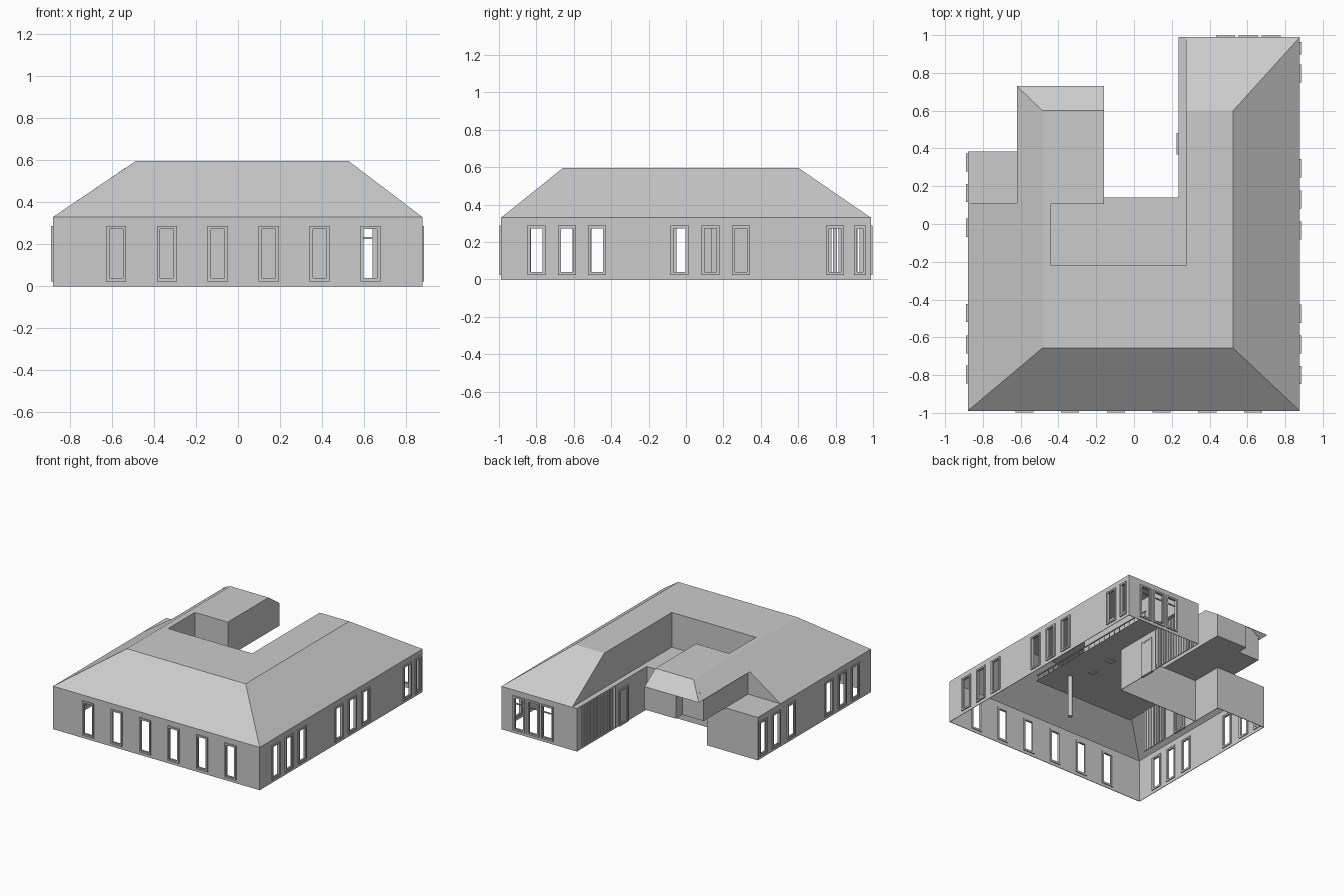
import bpy, bmesh
from mathutils import Vector

if "Cube" in bpy.data.objects:
    bpy.data.objects.remove(bpy.data.objects["Cube"])

EAVE, TOP, MID = 0.33, 0.597, 0.506   # wall head, flat roof, clipped eave of the rear pavilion
L, R, F, B = -0.88, 0.877, -0.989, 0.989


def new_object(name, bm):
    me = bpy.data.meshes.new(name)
    bm.to_mesh(me)
    bm.free()
    ob = bpy.data.objects.new(name, me)
    bpy.context.collection.objects.link(ob)
    return ob


def sheet(name, *polys):
    """Thin faces from outlines, welded together, turned upwards."""
    bm = bmesh.new()
    for poly in polys:
        f = bm.faces.new([bm.verts.new(p) for p in poly])
        f.normal_update()
        if f.normal.z < -0.01:
            f.normal_flip()
    bmesh.ops.remove_doubles(bm, verts=bm.verts, dist=0.0005)
    return new_object(name, bm)


def rect(x0, x1, y0, y1, z):
    return [(x0, y0, z), (x1, y0, z), (x1, y1, z), (x0, y1, z)]


def add_box(bm, lo, hi):
    vs = bmesh.ops.create_cube(bm, size=1)["verts"]
    for v in vs:
        v.co = Vector([(a + b) / 2 + c * abs(b - a) for a, b, c in zip(lo, hi, v.co)])


def wall(name, p0, p1, holes=(), top=EAVE):
    """Wall along p0-p1 with holes (centre, width, z0, z1); the outside is to the right."""
    a, b = Vector(p0), Vector(p1)
    u, length = (b - a).normalized(), (b - a).length
    axis = 0 if abs(u.x) > 0.5 else 1
    cuts = [(abs(c - a[axis]) - w / 2, abs(c - a[axis]) + w / 2, z0, z1) for c, w, z0, z1 in holes]
    ss = sorted({0, length, *[s for c in cuts for s in c[:2]]})
    zs = sorted({0, top, *[z for c in cuts for z in c[2:]]})
    bm = bmesh.new()
    for s0, s1 in zip(ss, ss[1:]):
        for z0, z1 in zip(zs, zs[1:]):
            sm, zm = (s0 + s1) / 2, (z0 + z1) / 2
            if any(c[0] < sm < c[1] and c[2] < zm < c[3] for c in cuts):
                continue
            q, r = a + u * s0, a + u * s1
            bm.faces.new([bm.verts.new((*p, z)) for p, z in ((q, z0), (r, z0), (r, z1), (q, z1))])
    bmesh.ops.remove_doubles(bm, verts=bm.verts, dist=0.0005)
    ob = new_object(name, bm)
    ob.modifiers.new("thickness", "SOLIDIFY").thickness = 0.004
    return ob


def frames(name, p0, p1, holes, transom=False):
    """Stepped frame around each hole: wide outer ring and thin recessed sash."""
    a, b = Vector(p0), Vector(p1)
    u = (b - a).normalized()
    n = Vector((u.y, -u.x))
    axis = 0 if abs(u.x) > 0.5 else 1
    bm = bmesh.new()

    def bar(c, s0, s1, z0, z1, d0, d1):
        base = a + u * abs(c - a[axis])
        p, q = base + u * s0 + n * d0, base + u * s1 + n * d1
        add_box(bm, (*p, z0), (*q, z1))

    for c, w, z0, z1 in holes:
        h = w / 2
        for grow, t, d0, d1 in ((0.008, 0.012, -0.010, 0.009), (-0.004, 0.004, -0.008, 0.003)):
            e = h + grow
            lo, hi = (z0 - grow, z1 + grow)
            bar(c, -e, -e + t, lo, hi, d0, d1)
            bar(c, e - t, e, lo, hi, d0, d1)
            bar(c, -e + t, e - t, lo, lo + t, d0, d1)
            bar(c, -e + t, e - t, hi - t, hi, d0, d1)
        if transom:
            bar(c, -h + 0.006, h - 0.006, 0.226, 0.234, -0.006, 0.002)
    return new_object(name, bm)


def openings(centres, w=0.08, z0=0.032, z1=0.28):
    return [(c, w, z0, z1) for c in centres]


# outer walls with windows
right_holes = openings((-0.80, -0.637, -0.475, -0.035, 0.13, 0.295, 0.797)) + openings((0.93,), 0.05)
window_walls = (
    ("front", (L, F), (R, F), openings((-0.58, -0.338, -0.096, 0.146, 0.388, 0.63)), False),
    ("right", (R, F), (R, B), right_holes, False),
    ("back", (R, B), (0.235, B), openings((0.485, 0.605, 0.725), 0.085), True),
    ("left", (L, 0.385), (L, F), openings((0.325, 0.165, -0.02, -0.472, -0.638, -0.797)), False),
)
for side, p0, p1, holes, transom in window_walls:
    wall(side + "_wall", p0, p1, holes)
    frames(side + "_window_frames", p0, p1, holes, transom)

# ground floor walls facing the rear court
door = [(0.425, 0.10, 0.008, 0.27)]
wall("court_side_wall", (0.235, B), (0.235, 0.14), [(0.73, 0.42, 0.01, 0.32)] + door)
frames("court_door_frame", (0.235, B), (0.235, 0.14), door)
wall("court_end_wall", (0.235, 0.14), (-0.45, 0.14))
hall_door = [(-0.035, 0.10, 0.008, 0.28)]
wall("link_wall", (-0.45, -0.19), (-0.45, 0.385), hall_door)
frames("link_door_frame", (-0.45, -0.19), (-0.45, 0.385), hall_door)
wall("annex_back_wall", (-0.45, 0.385), (L, 0.385))

bm = bmesh.new()
add_box(bm, (0.238, 0.38, 0.012), (0.244, 0.47, 0.265))
new_object("court_door_leaf", bm)

# vertical slat screens
for name, x, y0, count in (("court_slats", 0.239, 0.535, 15), ("hall_slats", -0.45, -0.42, 8)):
    bm = bmesh.new()
    for i in range(count):
        y = y0 + i * 0.028
        add_box(bm, (x - 0.004, y, 0.0), (x + 0.004, y + 0.019, EAVE))
    new_object(name, bm)

# hipped roof with a flat, U-shaped top
fl, fr = (-0.485, -0.657, TOP), (0.525, -0.657, TOP)
br, bl = (0.525, 0.60, TOP), (-0.485, 0.60, TOP)
inner_br, pav_br = (0.275, 0.60, TOP), (-0.16, 0.60, TOP)
sheet("roof",
      [fl, fr, br, inner_br, (0.275, -0.22, TOP), (-0.44, -0.22, TOP),
       (-0.44, 0.105, TOP), (-0.16, 0.105, TOP), pav_br, bl],
      [(L, F, EAVE), (R, F, EAVE), fr, fl],
      [(R, F, EAVE), (R, B, EAVE), br, fr],
      [(R, B, EAVE), (0.275, B, EAVE), inner_br, br],
      [(L, F, EAVE), fl, bl, (-0.62, 0.73, MID), (-0.62, 0.11, MID), (L, 0.11, EAVE)],
      [bl, pav_br, (-0.16, 0.73, MID), (-0.62, 0.73, MID)])

# upper walls around the terrace
sheet("terrace_walls",
      [(0.275, B, EAVE), inner_br, (0.275, -0.22, TOP), (0.275, -0.22, EAVE)],
      [(0.275, -0.22, EAVE), (0.275, -0.22, TOP), (-0.44, -0.22, TOP), (-0.44, -0.22, EAVE)],
      [(-0.44, -0.22, EAVE), (-0.44, -0.22, TOP), (-0.44, 0.105, TOP), (-0.44, 0.105, EAVE)])

# rear pavilion on the upper floor, with a stepped back corner under the eave
X0, X1, Y0 = -0.16, -0.425, 0.105
XS, YS, ZS = -0.605, 0.65, 0.516
sheet("pavilion_walls",
      [(X0, Y0, EAVE), (X0, 0.73, EAVE), (X0, 0.73, MID), (X0, 0.60, TOP), (X0, Y0, TOP)],
      [(X0, Y0, EAVE), (-0.44, Y0, EAVE), (-0.44, Y0, TOP), (X0, Y0, TOP)],
      [(X0, 0.73, EAVE), (X1, 0.73, EAVE), (X1, 0.73, MID), (X0, 0.73, MID)],
      [(X1, 0.73, EAVE), (X1, YS, EAVE), (X1, YS, 0.562), (X1, 0.73, MID)],
      [(X1, YS, EAVE), (XS, YS, EAVE), (XS, YS, ZS), (-0.539, YS, 0.562), (X1, YS, 0.562)],
      [(XS, YS, EAVE), (XS, 0.11, EAVE), (XS, 0.11, ZS), (XS, YS, ZS)])
sheet("pavilion_floor", [(X0, Y0, EAVE), (X0, 0.73, EAVE), (X1, 0.73, EAVE),
                         (X1, YS, EAVE), (XS, YS, EAVE), (XS, Y0, EAVE)])

# gable end closing the left roof slope
sheet("left_gable", [(L, 0.11, EAVE), (-0.62, 0.11, MID), (XS, 0.11, ZS), (XS, 0.11, EAVE)])

# flat lower roofs
sheet("terrace_floor", rect(-0.44, 0.275, -0.22, 0.14, EAVE))
sheet("court_ledge", rect(0.235, 0.275, 0.14, B, EAVE))
sheet("annex_roof", rect(L, XS, 0.11, 0.385, EAVE))

# inside ceiling, with low balusters and a rail along its edge
c = EAVE - 0.006
sheet("ceiling", [(-0.45, -0.58, c), (0.42, -0.58, c), (0.42, 0.62, c),
                  (0.24, 0.62, c), (0.24, 0.135, c), (-0.45, 0.135, c)])
bm = bmesh.new()
for i in range(22):
    y = -0.56 + i * 0.056
    add_box(bm, (0.415, y, c), (0.419, y + 0.004, 0.36))
add_box(bm, (0.413, -0.57, 0.36), (0.421, 0.63, 0.366))
new_object("inner_railing", bm)

# ceiling lamps
bm = bmesh.new()
for x, y in ((0.20, -0.22), (0.20, -0.02)):
    add_box(bm, (x - 0.025, y - 0.025, c - 0.008), (x + 0.025, y + 0.025, c))
new_object("ceiling_lamps", bm)

# supporting column
bpy.ops.mesh.primitive_cylinder_add(vertices=16, radius=0.017, depth=c, location=(0.27, -0.38, c / 2))
bpy.context.object.name = "column"
bpy.ops.object.shade_smooth_by_angle()
